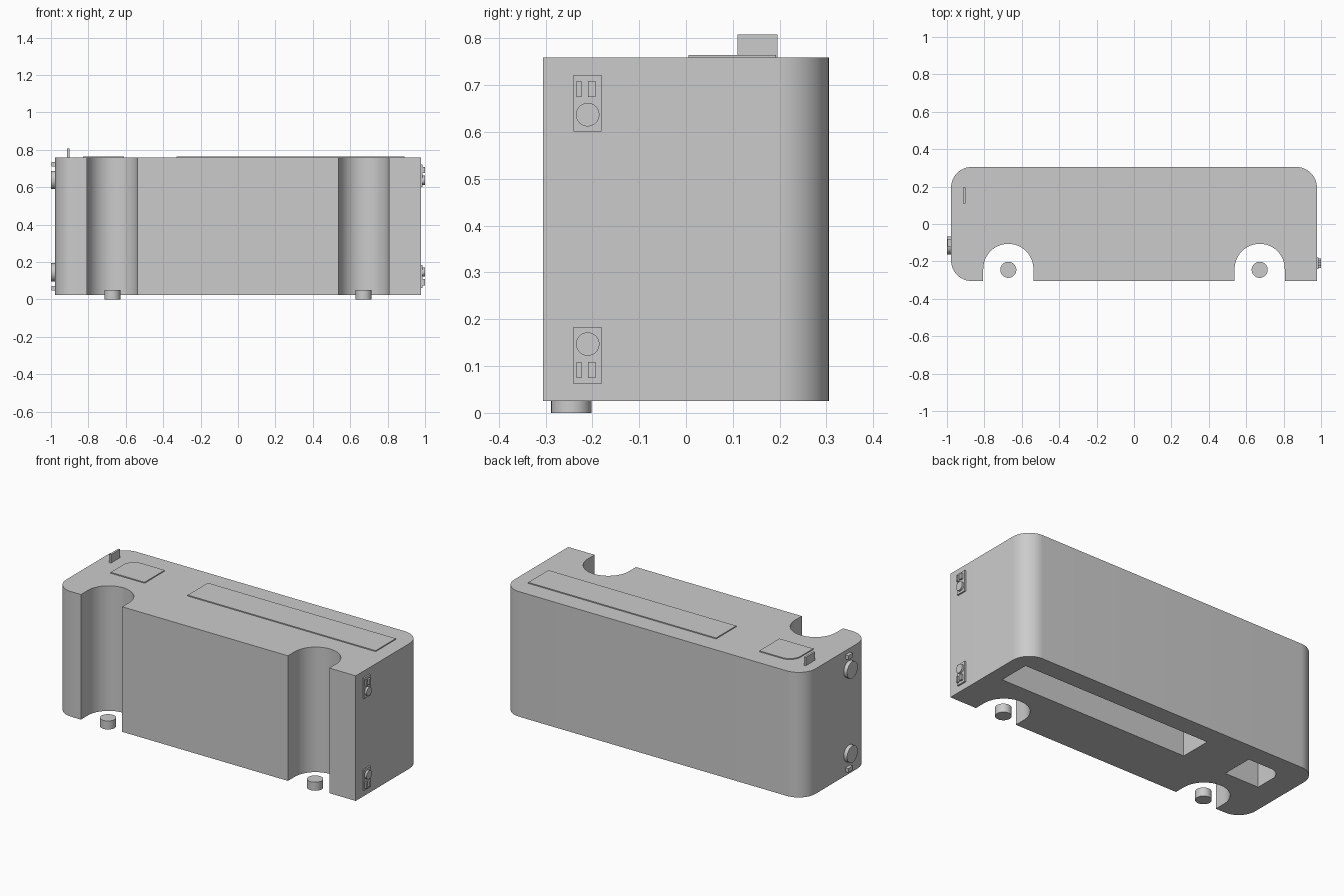
import bpy, bmesh
from math import cos, sin, pi, radians

cube = bpy.data.objects.get("Cube")
if cube:
    bpy.data.objects.remove(cube)

grey = bpy.data.materials.new("light_grey")
grey.use_nodes = True
COLOUR = (0.6, 0.6, 0.6, 1)
grey.diffuse_color = COLOUR
grey.node_tree.nodes["Principled BSDF"].inputs["Base Color"].default_value = COLOUR


def arc(cx, cy, r, start, end, steps=14):
    angles = [radians(start + (end - start) * i / steps) for i in range(steps + 1)]
    return [(cx + r * cos(a), cy + r * sin(a)) for a in angles]


def circle(cx, cy, r):
    return arc(cx, cy, r, 0, 360, 40)[:-1]


def rect(x0, x1, y0, y1):
    return [(x0, y0), (x1, y0), (x1, y1), (x0, y1)]


def prism(name, outline, lo, hi, axis="z"):
    """Extrude a closed outline between lo and hi along z (xy outline) or x (yz outline)."""
    def place(p, h):
        return (p[0], p[1], h) if axis == "z" else (h, p[0], p[1])
    bm = bmesh.new()
    base = bm.faces.new([bm.verts.new(place(p, lo)) for p in outline])
    side = bmesh.ops.extrude_face_region(bm, geom=[base])
    tops = [v for v in side["geom"] if isinstance(v, bmesh.types.BMVert)]
    shift = (0, 0, hi - lo) if axis == "z" else (hi - lo, 0, 0)
    bmesh.ops.translate(bm, verts=tops, vec=shift)
    bmesh.ops.recalc_face_normals(bm, faces=bm.faces)
    mesh = bpy.data.meshes.new(name)
    bm.to_mesh(mesh)
    bm.free()
    mesh.materials.append(grey)
    obj = bpy.data.objects.new(name, mesh)
    bpy.context.collection.objects.link(obj)
    return obj


W, D = 0.978, 0.305           # half width and half depth of the body
BOTTOM, TOP = 0.025, 0.759
MID = (BOTTOM + TOP) / 2
R = 0.11                      # body corner radius
NOTCH_X, NOTCH_Y, NOTCH_R = 0.672, -0.24, 0.134
parts = []

# Body: three rounded corners, one square corner, two arched front notches
outline = arc(-W + R, -D + R, R, 180, 270)
for x in (-NOTCH_X, NOTCH_X):
    outline += [(x - NOTCH_R, -D)]
    outline += arc(x, NOTCH_Y, NOTCH_R, 180, 0, 28)
    outline += [(x + NOTCH_R, -D)]
outline += [(W, -D)]
outline += arc(W - R, D - R, R, 0, 90) + arc(-W + R, D - R, R, 90, 180)
body = prism("body", outline, BOTTOM, TOP)
parts.append(body)

# Lids on top, each above a pocket open at the underside
slot = rect(-0.33, 0.89, 0.005, 0.192)
tray = [(-0.83, 0.005), (-0.61, 0.005), (-0.61, 0.192)] + arc(-0.76, 0.122, 0.07, 90, 180)
for name, shape in (("slot", slot), ("tray", tray)):
    parts.append(prism(name + "_lid", shape, TOP - 0.002, TOP + 0.006))
    cutter = prism(name + "_cutter", shape, -0.1, TOP - 0.006)
    cutter.hide_render = True
    cut = body.modifiers.new(name + "_pocket", "BOOLEAN")
    cut.operation = "DIFFERENCE"
    cut.solver = "EXACT"
    cut.object = cutter
    bpy.context.view_layer.objects.active = body
    bpy.ops.object.modifier_apply(modifier=cut.name)
    bpy.data.objects.remove(cutter)

# Upright tab
parts.append(prism("top_tab", rect(-0.914, -0.902, 0.11, 0.195), TOP - 0.002, 0.808))

# Feet standing in the notches
for side, x in (("right", -NOTCH_X), ("left", NOTCH_X)):
    parts.append(prism(side + "_foot", circle(x, -0.245, 0.043), 0, 0.05))

# Connectors, mirrored about the middle height
for level, s in (("upper", 1), ("lower", -1)):
    def z_range(y0, y1, z0, z1):
        return rect(y0, y1, MID + s * z0, MID + s * z1)

    parts += [
        # sockets on the +x end
        prism(level + "_socket_plate", z_range(-0.24, -0.18, 0.209, 0.33), W - 0.002, 0.987, "x"),
        prism(level + "_socket_boss", circle(-0.21, MID + s * 0.245, 0.025), W, 0.999, "x"),
        prism(level + "_socket_narrow_pin", z_range(-0.234, -0.223, 0.283, 0.317), W, 0.999, "x"),
        prism(level + "_socket_wide_pin", z_range(-0.209, -0.193, 0.283, 0.317), W, 0.999, "x"),
        # round knobs on the -x end
        prism(level + "_knob", circle(-0.115, MID + s * 0.247, 0.049), -1.0, -W + 0.002, "x"),
        prism(level + "_knob_key", z_range(-0.123, -0.08, 0.319, 0.343), -0.998, -W + 0.002, "x"),
    ]

# Smooth the curved walls and keep the edges sharp
bpy.ops.object.select_all(action="DESELECT")
for obj in parts:
    obj.select_set(True)
bpy.context.view_layer.objects.active = body
bpy.ops.object.shade_smooth_by_angle(angle=radians(30))
